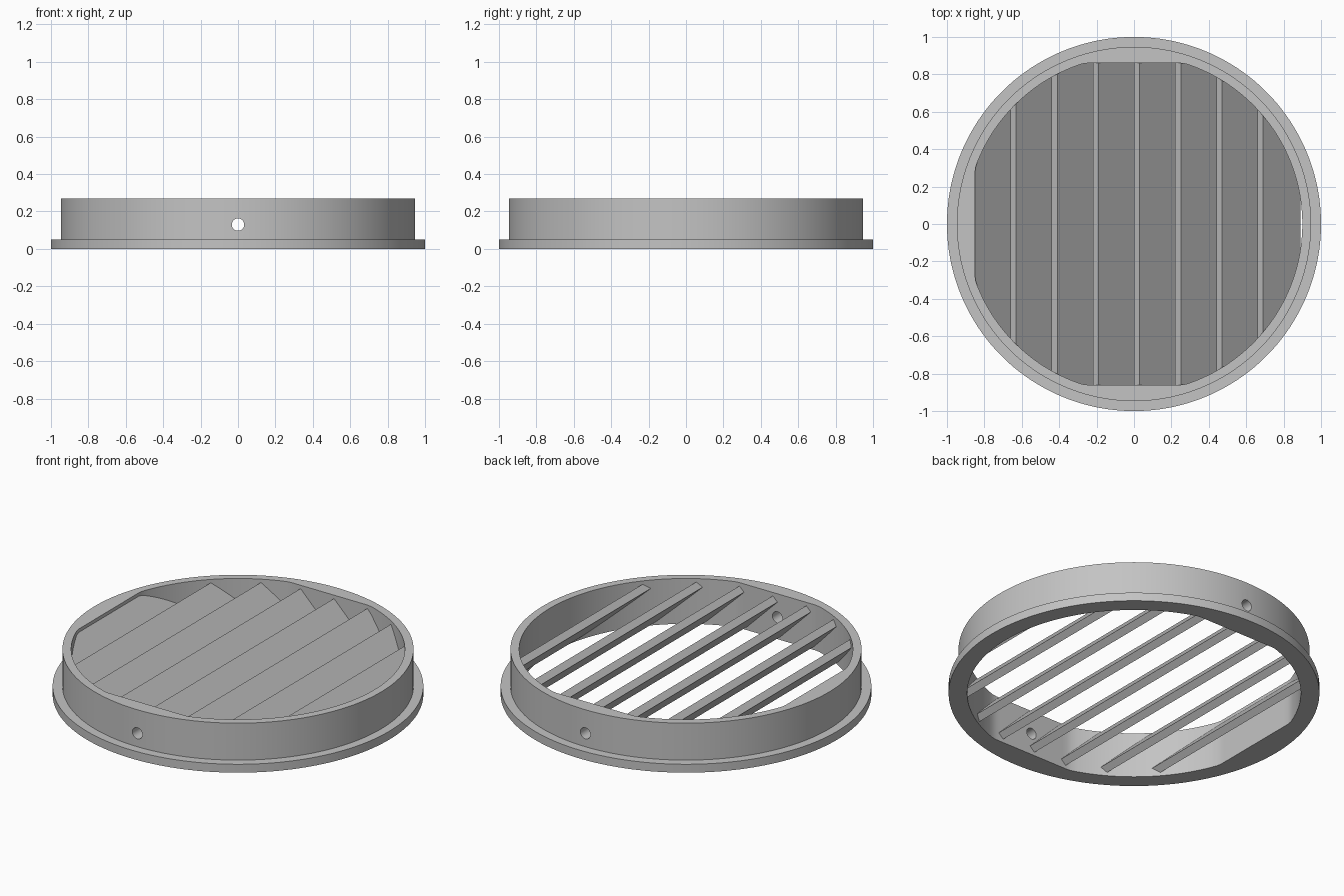
import bpy, bmesh, math
from mathutils import Matrix

cube = bpy.data.objects.get("Cube")
if cube:
    bpy.data.objects.remove(cube, do_unlink=True)

SEGMENTS = 180
HEIGHT = 0.27
BORE = 0.9

grey = bpy.data.materials.new("plain_grey")
grey.use_nodes = True
colour = (0.55, 0.55, 0.55, 1)
grey.diffuse_color = colour
grey.node_tree.nodes["Principled BSDF"].inputs["Base Color"].default_value = colour


def make_object(name, bm):
    bmesh.ops.recalc_face_normals(bm, faces=bm.faces)
    mesh = bpy.data.meshes.new(name)
    bm.to_mesh(mesh)
    bm.free()
    mesh.materials.append(grey)
    obj = bpy.data.objects.new(name, mesh)
    bpy.context.collection.objects.link(obj)
    return obj


def loop(bm, radius, z, flats=False, margin=0):
    """Circle of vertices; flats trims the left-hand x side and both y sides."""
    verts = []
    for i in range(SEGMENTS):
        a = math.tau * i / SEGMENTS
        x, y = radius * math.cos(a), radius * math.sin(a)
        if flats:
            x = max(x, -0.85 - margin)
            y = max(-0.86 - margin, min(0.86 + margin, y))
        verts.append(bm.verts.new((x, y, z)))
    return verts


def bridge(bm, a, b):
    for i in range(SEGMENTS):
        j = (i + 1) % SEGMENTS
        bm.faces.new((a[i], a[j], b[j], b[i]))


def boolean(obj, cutter, operation):
    mod = obj.modifiers.new("cut", "BOOLEAN")
    mod.operation = operation
    mod.solver = "EXACT"
    mod.object = cutter
    bpy.ops.object.select_all(action="DESELECT")
    bpy.context.view_layer.objects.active = obj
    obj.select_set(True)
    bpy.ops.object.modifier_apply(modifier=mod.name)


# Flanged ring with a trimmed bore
bm = bmesh.new()
loops = [loop(bm, BORE, 0, True), loop(bm, 1, 0), loop(bm, 1, 0.05),
         loop(bm, 0.947, 0.05), loop(bm, 0.947, HEIGHT), loop(bm, BORE, HEIGHT, True)]
for a, b in zip(loops, loops[1:] + loops[:1]):
    bridge(bm, a, b)
ring = make_object("flanged_ring", bm)

# Screw holes through the front and back walls
bm = bmesh.new()
bmesh.ops.create_cone(bm, cap_ends=True, segments=32, radius1=0.033, radius2=0.033, depth=3,
                      matrix=Matrix.Translation((0, 0, 0.13)) @ Matrix.Rotation(math.pi / 2, 4, "X"))
drill = make_object("hole_cutter", bm)
boolean(ring, drill, "DIFFERENCE")
bpy.ops.object.shade_smooth_by_angle(angle=math.radians(15))

# Trimming volume, slightly larger than the bore so slats seat in the wall
bm = bmesh.new()
low, high = loop(bm, BORE + 0.004, -0.1, True, 0.004), loop(bm, BORE + 0.004, 0.5, True, 0.004)
bridge(bm, low, high)
bm.faces.new(low)
bm.faces.new(high)
trim = make_object("slat_trimmer", bm)

# Louvre slats, tilted 45 degrees and falling towards +x
RUN, EDGE, TOP = 0.2, 0.03, 0.25
for k in range(8):
    x = -0.88 + 0.22 * k
    section = [(x, TOP - EDGE), (x + EDGE, TOP),
               (x + EDGE + RUN, TOP - RUN), (x + RUN, TOP - EDGE - RUN)]
    bm = bmesh.new()
    face = bm.faces.new([bm.verts.new((px, -1, pz)) for px, pz in section])
    result = bmesh.ops.extrude_face_region(bm, geom=[face])
    moved = [v for v in result["geom"] if isinstance(v, bmesh.types.BMVert)]
    bmesh.ops.translate(bm, verts=moved, vec=(0, 2, 0))
    slat = make_object(f"louvre_slat_{k + 1}", bm)
    boolean(slat, trim, "INTERSECT")

for helper in (drill, trim):
    bpy.data.objects.remove(helper, do_unlink=True)
